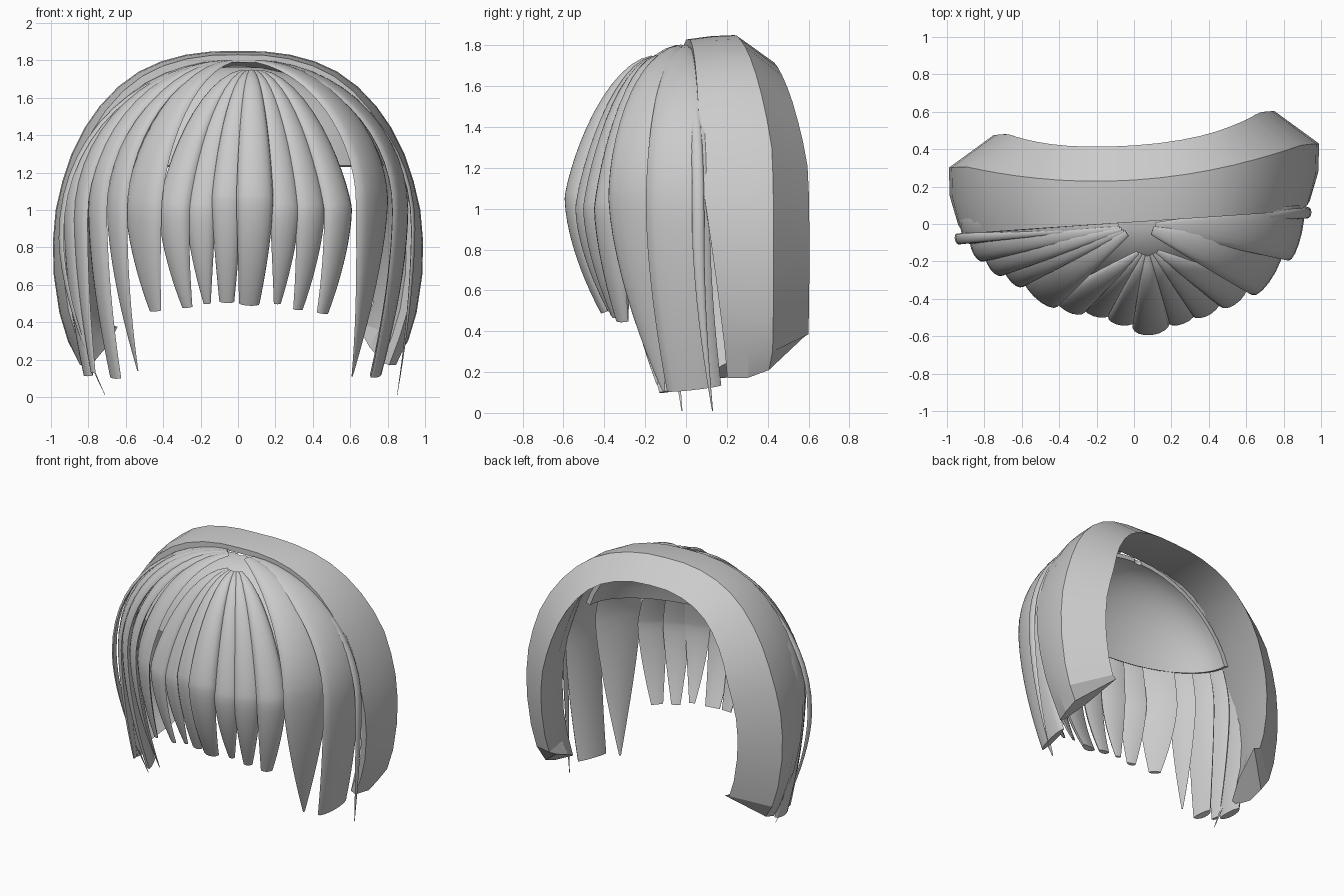
import bpy, bmesh, math
from mathutils import Vector as V

if "Cube" in bpy.data.objects:
    bpy.data.objects.remove(bpy.data.objects["Cube"])

hair = bpy.data.materials.new("hair_grey")
hair.diffuse_color = (0.6, 0.6, 0.6, 1)
hair.use_nodes = True
hair.node_tree.nodes["Principled BSDF"].inputs["Base Color"].default_value = hair.diffuse_color


def loft(name, rings, angle=40):
    """Skin closed rings into a capped tube."""
    bm = bmesh.new()
    vs = [[bm.verts.new(p) for p in r] for r in rings]
    n = len(vs[0])
    for a, b in zip(vs, vs[1:]):
        for i in range(n):
            j = (i + 1) % n
            bm.faces.new((a[i], a[j], b[j], b[i]))
    bm.faces.new(vs[0][::-1])
    bm.faces.new(vs[-1])
    bmesh.ops.recalc_face_normals(bm, faces=bm.faces)
    me = bpy.data.meshes.new(name)
    bm.to_mesh(me)
    bm.free()
    me.materials.append(hair)
    ob = bpy.data.objects.new(name, me)
    bpy.context.collection.objects.link(ob)
    bpy.ops.object.select_all(action='DESELECT')
    bpy.context.view_layer.objects.active = ob
    ob.select_set(True)
    bpy.ops.object.shade_smooth_by_angle(angle=math.radians(angle))
    return ob


def lock(name, root, mid, tip, w, wt, p=1.0, bulge=0.27):
    """Lens-section lock: arcs from the root to its widest point, then curls in to the tip."""
    root, mid, tip = V(root), V(mid), V(tip)
    pts, widths = [], []
    for i in range(1, 15):
        a = i / 14 * math.pi / 2
        q = root.lerp(mid, math.sin(a))
        q.z = mid.z + (root.z - mid.z) * max(math.cos(a), 0) ** p
        pts.append(q)
        widths.append(max(w * math.sin(a) ** 0.9, 0.01))
    for i in range(1, 11):
        s = i / 10
        q = mid.lerp(tip, s ** 1.7)
        q.z = mid.z + (tip.z - mid.z) * s
        pts.append(q)
        widths.append(w + (wt - w) * s ** 1.4)
    rings = []
    for i, (q, wd) in enumerate(zip(pts, widths)):
        t = (pts[min(i + 1, 23)] - pts[max(i - 1, 0)]).normalized()
        out = q - V((0, 0.15, 0.95 if q.z > 0.95 else q.z))
        out = (out - t * out.dot(t)).normalized()
        side = t.cross(out)
        ring = []
        for k in range(9):                      # rounded outer face
            c = math.pi * k / 8
            ring.append(q + side * (math.cos(c) * wd / 2) + out * (math.sin(c) * wd * bulge))
        for k in (-0.5, 0, 0.5):                # shallow inner face
            ring.append(q + side * (k * wd / 2) - out * (0.06 * wd))
        rings.append(ring)
    loft(name, rings)


# Back band: faceted arch over the head, tapering to an inner rim
half = [(0, 1.85), (.14, 1.848), (.28, 1.83), (.41, 1.795), (.53, 1.74), (.64, 1.66), (.74, 1.555),
        (.82, 1.44), (.89, 1.3), (.94, 1.15), (.975, 1.0), (.99, .83), (.985, .65), (.955, .45),
        (.91, .3), (.85, .17)]
arch = [(-x, z) for x, z in half[:0:-1]] + half
rings = []
for i, (x, z) in enumerate(arch):
    a, b = arch[max(i - 1, 0)], arch[min(i + 1, len(arch) - 1)]
    d = V((b[0] - a[0], 0, b[1] - a[1])).normalized()
    n = V((-d.z, 0, d.x))                       # outward in the arch plane
    s = min(abs(x) / 0.9, 1) ** 2               # 0 at the crown, 1 at the sides
    low = max(0, (1.2 - z) / 1.05)
    base = V((x, 0, z))

    def at(y, inset, lift):
        lift = lift if i in (0, len(arch) - 1) else 0
        return base - n * inset + V((0, y + 0.065 * x, lift))
    yf = 0.01 + 0.14 * low
    yc = 0.235 + 0.13 * s
    rings.append([at(yf, .02 + .03 * s, -.02), at((yf + yc) / 2, .005, 0), at(yc, 0, .04),
                  at(.42 + .12 * s, .13 + .11 * s, .11),
                  at((yf + yc) / 2 + .05, .1 + .07 * s, .03), at(yf, .06 + .03 * s, -.02)])
loft("back_band", rings, 22)

# Inner cap: thin half dome closing the gaps under the locks
rings = []
for i in range(25):
    u = math.pi * i / 24
    outer, inner = [], []
    for k in range(11):
        e = math.radians(18 + 70 * k / 10)
        for lst, g in ((outer, 1), (inner, 0.96)):
            lst.append((0.82 * g * math.cos(u) * math.cos(e),
                        0.04 - 0.44 * g * math.sin(u) * math.cos(e),
                        1.0 + 0.77 * g * math.sin(e)))
    rings.append(outer + inner[::-1])
loft("inner_cap", rings, 50)

# Fringe: locks fanning from the front crown
crown = (.07, -.12, 1.75)
fringe = [
    ((.09, -.54, 1.05), (.06, -.39, .5), .20, .11),
    ((-.06, -.50, 1.05), (-.06, -.38, .51), .16, .08),
    ((.25, -.49, 1.0), (.21, -.37, .5), .17, .04),
    ((.385, -.44, 1.0), (.32, -.34, .47), .18, .06),
    ((.53, -.37, 1.0), (.45, -.31, .45), .20, .08),
    ((-.20, -.45, 1.0), (-.165, -.36, .5), .17, .04),
    ((-.34, -.42, 1.0), (-.27, -.35, .48), .19, .06),
]
for i, (m, t, w, wt) in enumerate(fringe):
    lock(f"fringe_lock_{i + 1}", crown, m, t, w, wt, 1.6)

# Side locks: swept from the parting down to the jaw
part = (.02, -.01, 1.8)
sides = [
    ("left_fringe_sweep", (-.5, -.35, 1.0), (-.44, -.31, .46), .26, .08, 1.25, .2),
    ("left_front_lock", (-.64, -.26, 1.0), (-.535, -.14, .14), .18, .01, 1.1, .25),
    ("left_jaw_lock", (-.74, -.19, 1.0), (-.645, -.07, .11), .19, .13, 1.05, .27),
    ("left_side_lock", (-.83, -.12, .95), (-.77, -.08, .13), .17, .06, 1, .25),
    ("left_rear_lock", (-.89, -.01, .95), (-.79, .04, .12), .2, .17, 1, .2),
    ("left_wisp", (-.94, -.08, .85), (-.71, -.02, .01), .06, .005, .95, .3),
    ("right_front_lock", (.71, -.23, 1.05), (.61, -.11, .11), .34, .015, 1.1, .16),
    ("right_side_lock", (.86, -.04, 1.0), (.73, .04, .12), .32, .27, 1, .12),
    ("right_wisp", (.93, .06, .9), (.85, .13, .01), .06, .005, .95, .3),
]
for name, m, t, w, wt, p, b in sides:
    lock(name, part, m, t, w, wt, p, b)
